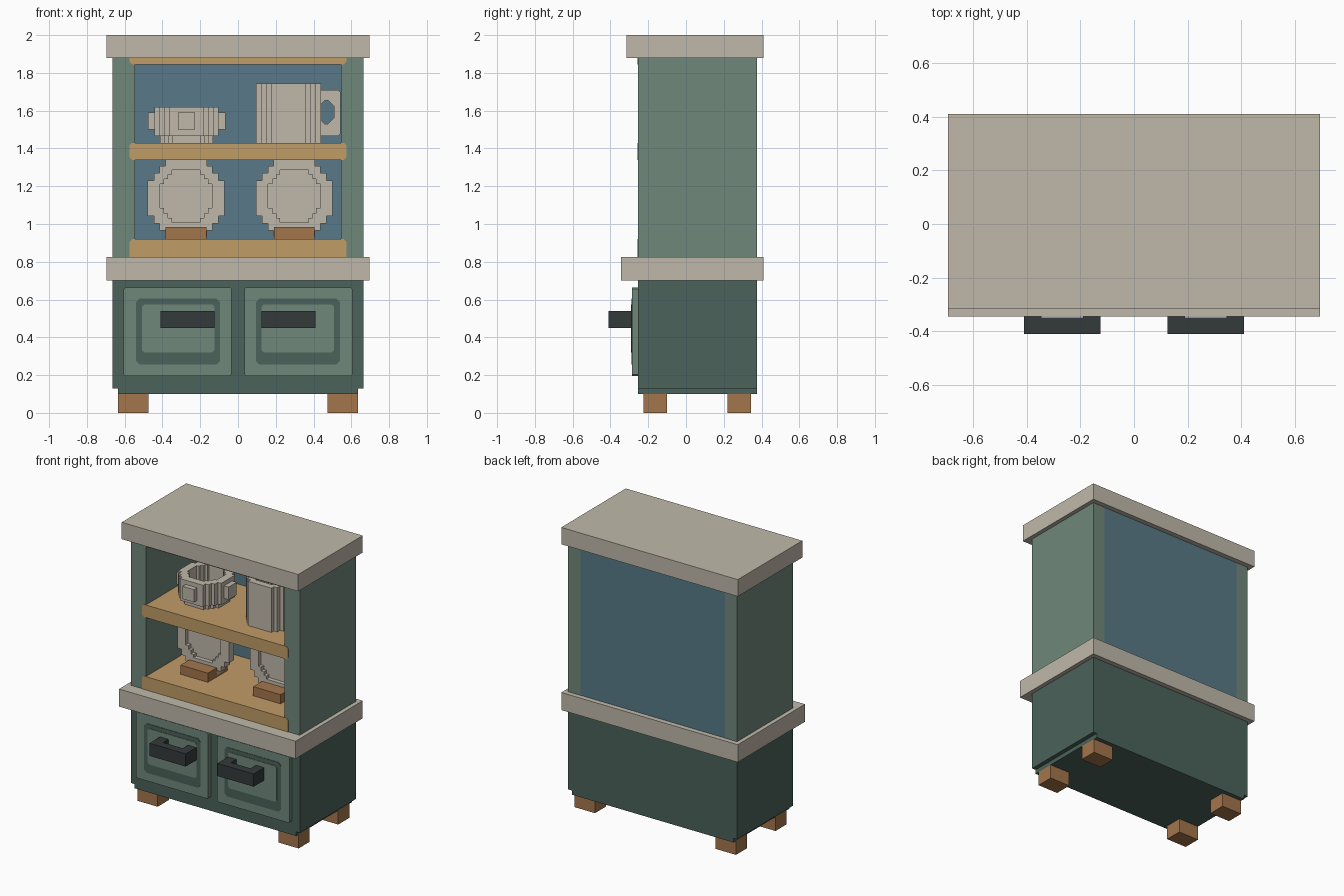
import bpy, bmesh

old = bpy.data.objects.get("Cube")
if old:
    bpy.data.objects.remove(old, do_unlink=True)


def material(name, rgb):
    lin = [((c / 255 + 0.055) / 1.055) ** 2.4 for c in rgb] + [1]
    m = bpy.data.materials.new(name)
    m.diffuse_color = lin
    m.use_nodes = True
    m.node_tree.nodes["Principled BSDF"].inputs["Base Color"].default_value = lin
    return m


CREAM = material("cream", (192, 185, 170))
DARK = material("dark green", (75, 98, 91))
GREEN = material("sage green", (111, 135, 122))
BLUE = material("blue", (88, 122, 136))
WOOD = material("light wood", (193, 156, 103))
BROWN = material("brown wood", (164, 118, 76))
BLACK = material("charcoal", (52, 58, 58))


def finish(name, bm, mat):
    bmesh.ops.recalc_face_normals(bm, faces=bm.faces)
    me = bpy.data.meshes.new(name)
    bm.to_mesh(me)
    bm.free()
    me.materials.append(mat)
    ob = bpy.data.objects.new(name, me)
    bpy.context.scene.collection.objects.link(ob)
    return ob


def box(name, x, y, z, mat):
    bm = bmesh.new()
    bmesh.ops.create_cube(bm, size=1)
    for v in bm.verts:
        v.co = [(a + b) / 2 + c * (b - a) for (a, b), c in zip((x, y, z), v.co)]
    return finish(name, bm, mat)


def prism(name, pts, axis, lo, hi, mat, hole=None):
    """Extrude an outline along y or z, with an optional hole of equal point count."""
    bm = bmesh.new()

    def loop(p, d):
        return [bm.verts.new((u, d, v) if axis == "y" else (u, v, d)) for u, v in p]

    def bridge(a, b):
        for i in range(len(a)):
            j = (i + 1) % len(a)
            bm.faces.new((a[i], a[j], b[j], b[i]))

    o0, o1 = loop(pts, lo), loop(pts, hi)
    bridge(o0, o1)
    if hole:
        i0, i1 = loop(hole, lo), loop(hole, hi)
        bridge(i0, i1)
        bridge(o0, i0)
        bridge(o1, i1)
    else:
        bm.faces.new(o0)
        bm.faces.new(o1)
    return finish(name, bm, mat)


def cut_rect(x0, x1, z0, z1, c):
    """Rectangle with clipped corners."""
    return [(x0 + c, z0), (x1 - c, z0), (x1, z0 + c), (x1, z1 - c),
            (x1 - c, z1), (x0 + c, z1), (x0, z1 - c), (x0, z0 + c)]


def blocky_circle(cx, cy, r):
    """Circle outline made of square steps."""
    steps = [(1, 0.46), (0.84, 0.66), (0.69, 0.84), (0.54, 1)]
    q = []
    for i, (a, b) in enumerate(steps):
        q.append((a, b))
        if i < 3:
            q.append((steps[i + 1][0], b))
    half = q + [(-a, b) for a, b in reversed(q)]
    full = half + [(-a, -b) for a, b in half]
    return [(cx + a * r, cy + b * r) for a, b in full]


# Base cabinet, worktop and cornice
box("base_cabinet", (-0.665, 0.665), (-0.255, 0.375), (0.13, 0.705), DARK)
box("base_plinth", (-0.635, 0.635), (-0.255, 0.375), (0.10, 0.13), DARK)
box("worktop", (-0.695, 0.695), (-0.345, 0.41), (0.70, 0.825), CREAM)
box("cornice", (-0.695, 0.695), (-0.315, 0.41), (1.88, 2.0), CREAM)

# Mirrored parts: feet, side walls, doors and handles
for s, side in ((-1, "right"), (1, "left")):
    def span(a, b):
        return tuple(sorted((s * a, s * b)))

    for end, y in (("front", (-0.225, -0.10)), ("back", (0.22, 0.345))):
        box(f"{end}_foot_{side}", span(0.475, 0.635), y, (0, 0.10), BROWN)
    box(f"side_wall_{side}", span(0.545, 0.665), (-0.255, 0.345), (0.825, 1.88), GREEN)
    box(f"back_post_{side}", span(0.57, 0.665), (0.345, 0.375), (0.825, 1.88), GREEN)

    # Door with a dark painted frame and a light centre
    prism(f"door_{side}", cut_rect(*span(0.035, 0.605), 0.195, 0.665, 0.008),
          "y", -0.285, -0.255, GREEN)
    prism(f"door_frame_{side}", cut_rect(*span(0.095, 0.54), 0.255, 0.605, 0.02),
          "y", -0.288, -0.284, DARK)
    prism(f"door_centre_{side}", cut_rect(*span(0.125, 0.508), 0.32, 0.575, 0.012),
          "y", -0.291, -0.287, GREEN)

    # Handle: U shape seen from above
    a, b = span(0.125, 0.41)
    prism(f"door_handle_{side}",
          [(a, -0.285), (a, -0.41), (b, -0.41), (b, -0.285), (b - 0.065, -0.285),
           (b - 0.065, -0.35), (a + 0.065, -0.35), (a + 0.065, -0.285)],
          "z", 0.45, 0.54, BLACK)

# Back panel and shelves
box("back_panel", (-0.57, 0.57), (0.345, 0.374), (0.825, 1.88), BLUE)
for name, z0, z1 in (("bottom_shelf", 0.81, 0.92), ("middle_shelf", 1.34, 1.43),
                     ("top_shelf", 1.845, 1.935)):
    prism(name, cut_rect(-0.575, 0.575, z0, z1, 0.014), "y", -0.258, 0.346, WOOD)

# Plates on wooden stands
for side, x in (("right", -0.275), ("left", 0.298)):
    box(f"plate_stand_{side}", (x - 0.108, x + 0.108), (-0.10, 0.12), (0.92, 0.985), BROWN)
    prism(f"plate_rim_{side}", blocky_circle(x, 1.137, 0.203), "y", 0.0, 0.06, CREAM,
          hole=blocky_circle(x, 1.147, 0.138))
    prism(f"plate_dish_{side}", blocky_circle(x, 1.147, 0.14), "y", 0.03, 0.11, CREAM)

# Bowl with four square lugs
bx, by = -0.272, 0.035
prism("bowl_foot", blocky_circle(bx, by, 0.14), "z", 1.43, 1.50, CREAM)
prism("bowl_wall", blocky_circle(bx, by, 0.17), "z", 1.465, 1.62, CREAM,
      hole=blocky_circle(bx, by, 0.115))
for name, dx, dy in (("front", 0, -1), ("back", 0, 1), ("left", 1, 0), ("right", -1, 0)):
    cx, cy = bx + dx * 0.18, by + dy * 0.18
    hx, hy = (0.025, 0.045) if dx else (0.045, 0.025)
    box(f"bowl_lug_{name}", (cx - hx, cx + hx), (cy - hy, cy + hy), (1.50, 1.59), CREAM)

# Mug with a blocky loop handle
mx = 0.267
prism("mug_wall", blocky_circle(mx, by, 0.172), "z", 1.43, 1.745, CREAM,
      hole=blocky_circle(mx, by, 0.125))
prism("mug_floor", blocky_circle(mx, by, 0.13), "z", 1.432, 1.47, CREAM)
prism("mug_handle", cut_rect(0.425, 0.542, 1.465, 1.71, 0.012), "y", by - 0.045, by + 0.045,
      CREAM, hole=cut_rect(0.43, 0.507, 1.53, 1.655, 0.03))
